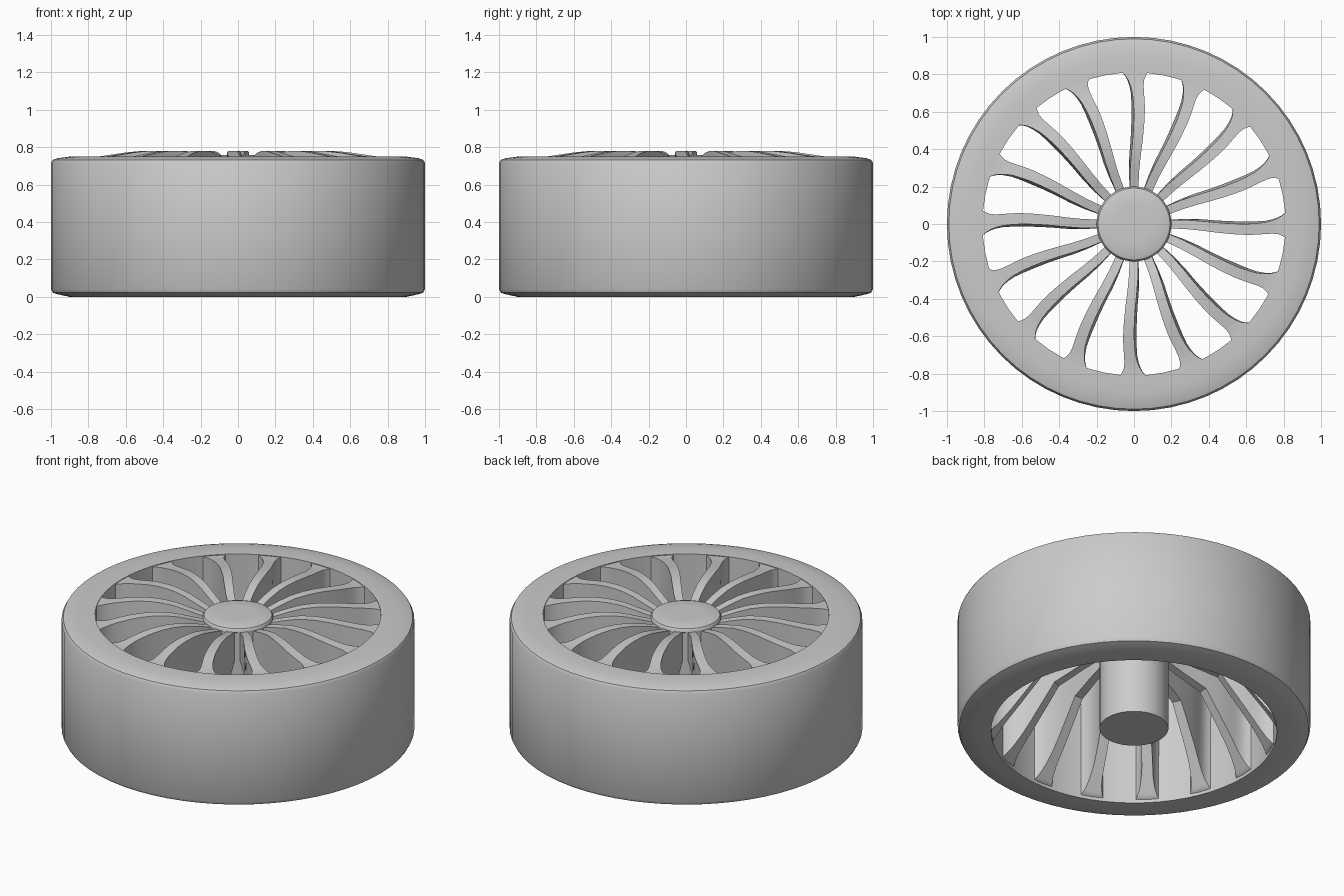
import bpy, bmesh, math

if "Cube" in bpy.data.objects:
    bpy.data.objects.remove(bpy.data.objects["Cube"])

SPOKES = 16
grey = bpy.data.materials.new("light_grey")
grey.diffuse_color = (0.6, 0.6, 0.6, 1)
grey.use_nodes = True
grey.node_tree.nodes["Principled BSDF"].inputs["Base Color"].default_value = grey.diffuse_color


def make_mesh(name, bm):
    bmesh.ops.recalc_face_normals(bm, faces=bm.faces)
    me = bpy.data.meshes.new(name)
    bm.to_mesh(me)
    bm.free()
    me.materials.append(grey)
    me.shade_smooth()
    me.set_sharp_from_angle(angle=math.radians(35))
    return me


def add(name, me, turn=0):
    ob = bpy.data.objects.new(name, me)
    ob.rotation_euler.z = turn
    bpy.context.collection.objects.link(ob)
    return ob


def lathe(name, profile, segments, closed):
    """Revolve an (r, z) profile about z; open profiles get capped ends."""
    bm = bmesh.new()
    rings = []
    for r, z in profile:
        rings.append([bm.verts.new((r * math.cos(2 * math.pi * i / segments),
                                    r * math.sin(2 * math.pi * i / segments), z))
                      for i in range(segments)])
    count = len(rings) if closed else len(rings) - 1
    for k in range(count):
        a, b = rings[k], rings[(k + 1) % len(rings)]
        for i in range(segments):
            j = (i + 1) % segments
            bm.faces.new((a[i], a[j], b[j], b[i]))
    if not closed:
        bm.faces.new(rings[0])
        bm.faces.new(rings[-1])
    return add(name, make_mesh(name, bm))


def interp(table, r):
    """Piecewise linear lookup."""
    for (r0, v0), (r1, v1) in zip(table, table[1:]):
        if r <= r1:
            return v0 + (v1 - v0) * max(0, (r - r0) / (r1 - r0))
    return table[-1][1]


# Outer barrel with rounded shoulders and a straight bore
lathe("rim", [(0.81, 0.0), (0.90, 0.0), (0.965, 0.014), (0.99, 0.022), (1.0, 0.042),
              (1.0, 0.715), (0.99, 0.733), (0.965, 0.741), (0.90, 0.75), (0.81, 0.75)],
      64, True)

# Central hub post with a softened cap
lathe("hub", [(0.195, 0.02), (0.195, 0.725), (0.2, 0.728), (0.2, 0.738), (0.192, 0.75),
              (0.17, 0.757), (0.1, 0.759)], 48, False)

# Curved spoke fin: shallow at the hub, full depth at the rim, flared at the end
TOP = [(0.17, 0.725), (0.2, 0.73), (0.28, 0.752), (0.36, 0.772), (0.44, 0.78),
       (0.52, 0.78), (0.6, 0.772), (0.68, 0.76), (0.76, 0.748), (0.82, 0.745)]
BOTTOM = [(0.17, 0.56), (0.5, 0.45), (0.81, 0.015), (0.82, 0.015)]
SWEEP = [(0.17, 0.0), (0.28, -0.003), (0.36, -0.01), (0.44, -0.019), (0.52, -0.026),
         (0.6, -0.029), (0.68, -0.026), (0.76, -0.013), (0.82, -0.004)]
WIDTH = [(0.17, 0.045), (0.5, 0.055), (0.7, 0.062), (0.75, 0.072), (0.78, 0.092),
         (0.8, 0.12), (0.82, 0.15)]
DRAFT = [(0.17, 0.0), (0.35, 0.01), (0.6, 0.014), (0.74, 0.006), (0.82, 0.0)]

bm = bmesh.new()
sections = []
for r in (0.17, 0.2, 0.28, 0.36, 0.44, 0.5, 0.54, 0.6, 0.65, 0.7, 0.74, 0.77, 0.79, 0.805, 0.82):
    y, w, d = interp(SWEEP, r), interp(WIDTH, r) / 2, interp(DRAFT, r)
    zt, zb = interp(TOP, r), interp(BOTTOM, r)
    sections.append([bm.verts.new(p) for p in ((r, y - w, zt), (r, y + w, zt),
                                               (r, y + w + d, zb), (r, y - w + d, zb))])
for a, b in zip(sections, sections[1:]):
    for i in range(4):
        j = (i + 1) % 4
        bm.faces.new((a[i], a[j], b[j], b[i]))
bm.faces.new(sections[0])
bm.faces.new(sections[-1])
spoke_mesh = make_mesh("spoke", bm)

for n in range(SPOKES):
    add(f"spoke_{n + 1}", spoke_mesh, 2 * math.pi * n / SPOKES)
